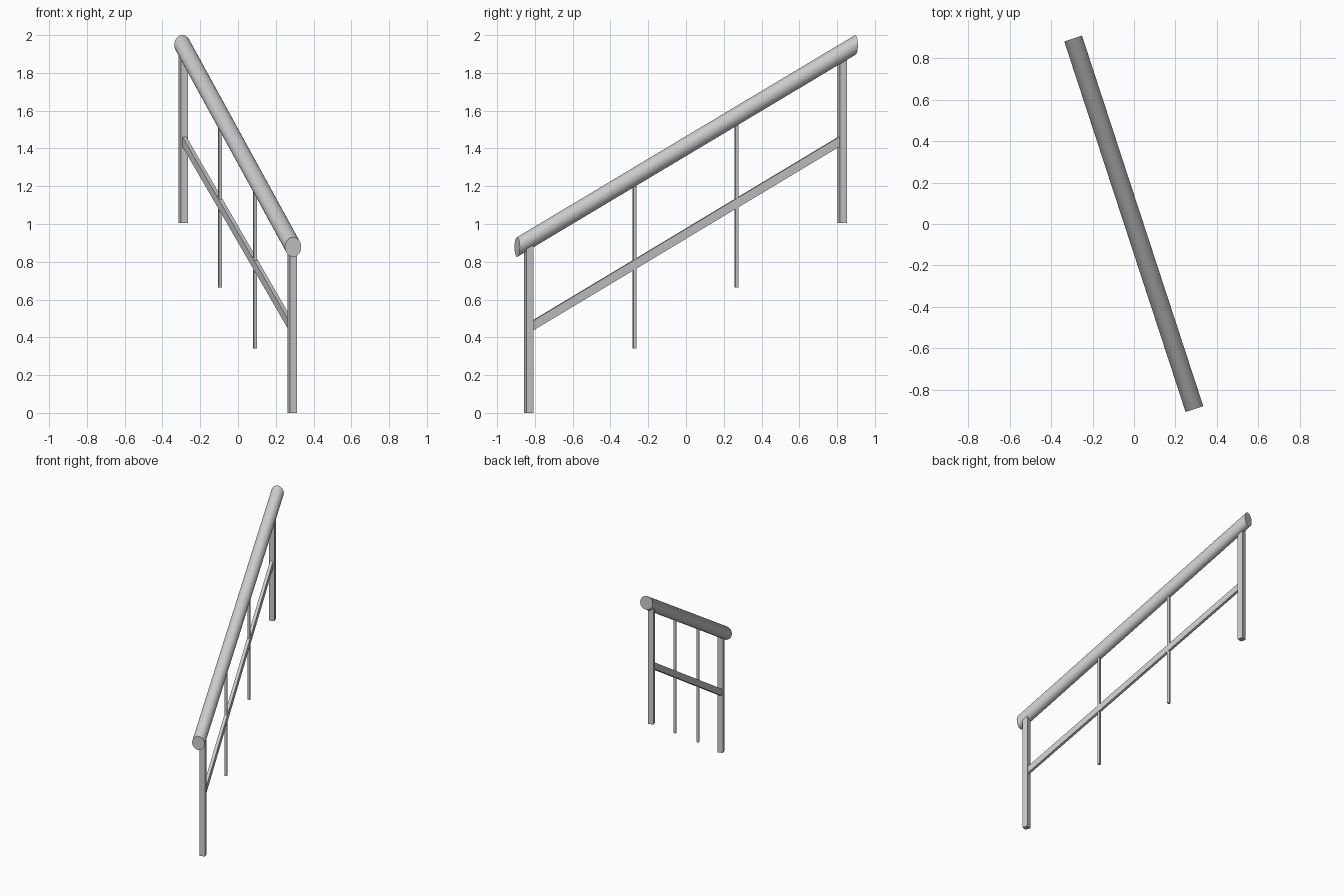
import bpy, bmesh, math
from mathutils import Vector

if "Cube" in bpy.data.objects:
    bpy.data.objects.remove(bpy.data.objects["Cube"])

UP = Vector((0, 0, 1))
YAW = math.atan2(0.29, 0.86)


def prism(name, start, end, profile, side, up, smooth=False):
    """Sweep a 2D profile straight from start to end, keeping the given axes."""
    bm = bmesh.new()
    rings = [[bm.verts.new(Vector(c) + side * u + up * v) for u, v in profile]
             for c in (start, end)]
    n = len(profile)
    for i in range(n):
        j = (i + 1) % n
        bm.faces.new((rings[0][i], rings[0][j], rings[1][j], rings[1][i]))
    bm.faces.new(rings[0][::-1])
    bm.faces.new(rings[1])
    bmesh.ops.recalc_face_normals(bm, faces=bm.faces)
    mesh = bpy.data.meshes.new(name)
    bm.to_mesh(mesh)
    bm.free()
    obj = bpy.data.objects.new(name, mesh)
    bpy.context.collection.objects.link(obj)
    if smooth:
        bpy.context.view_layer.objects.active = obj
        obj.select_set(True)
        bpy.ops.object.shade_smooth_by_angle(angle=math.radians(40))
        obj.select_set(False)
    return obj


def rect(w, h):
    return [(-w / 2, -h / 2), (w / 2, -h / 2), (w / 2, h / 2), (-w / 2, h / 2)]


# Horizontal axes along and across the railing
yaw = math.radians(18.1)
along = Vector((-math.sin(yaw), math.cos(yaw), 0))
across = Vector((math.cos(yaw), math.sin(yaw), 0))

# Round handrail with plumb-cut ends
R, RV = 0.045, 0.052
circle = [(R * math.cos(2 * math.pi * i / 48), RV * math.sin(2 * math.pi * i / 48))
          for i in range(48)]
prism("handrail", (0.292, -0.894, 0.878), (-0.294, 0.896, 1.948),
      circle, across, UP, smooth=True)

# Square end posts and thin balusters, stepping up with the slope
uprights = [("lower_post", 0.287, -0.832, 0.0, 0.04),
            ("lower_baluster", 0.090, -0.273, 0.34, 0.018),
            ("upper_baluster", -0.095, 0.267, 0.665, 0.018),
            ("upper_post", -0.290, 0.828, 1.005, 0.04)]
for name, x, y, z, w in uprights:
    prism(name, (x, y, z), (x, y, z + 0.905), rect(w, w), across, along)

# Sloping lower rail between the posts
prism("lower_rail", (0.287, -0.832, 0.45), (-0.290, 0.828, 1.447),
      rect(0.022, 0.052), across, UP)
